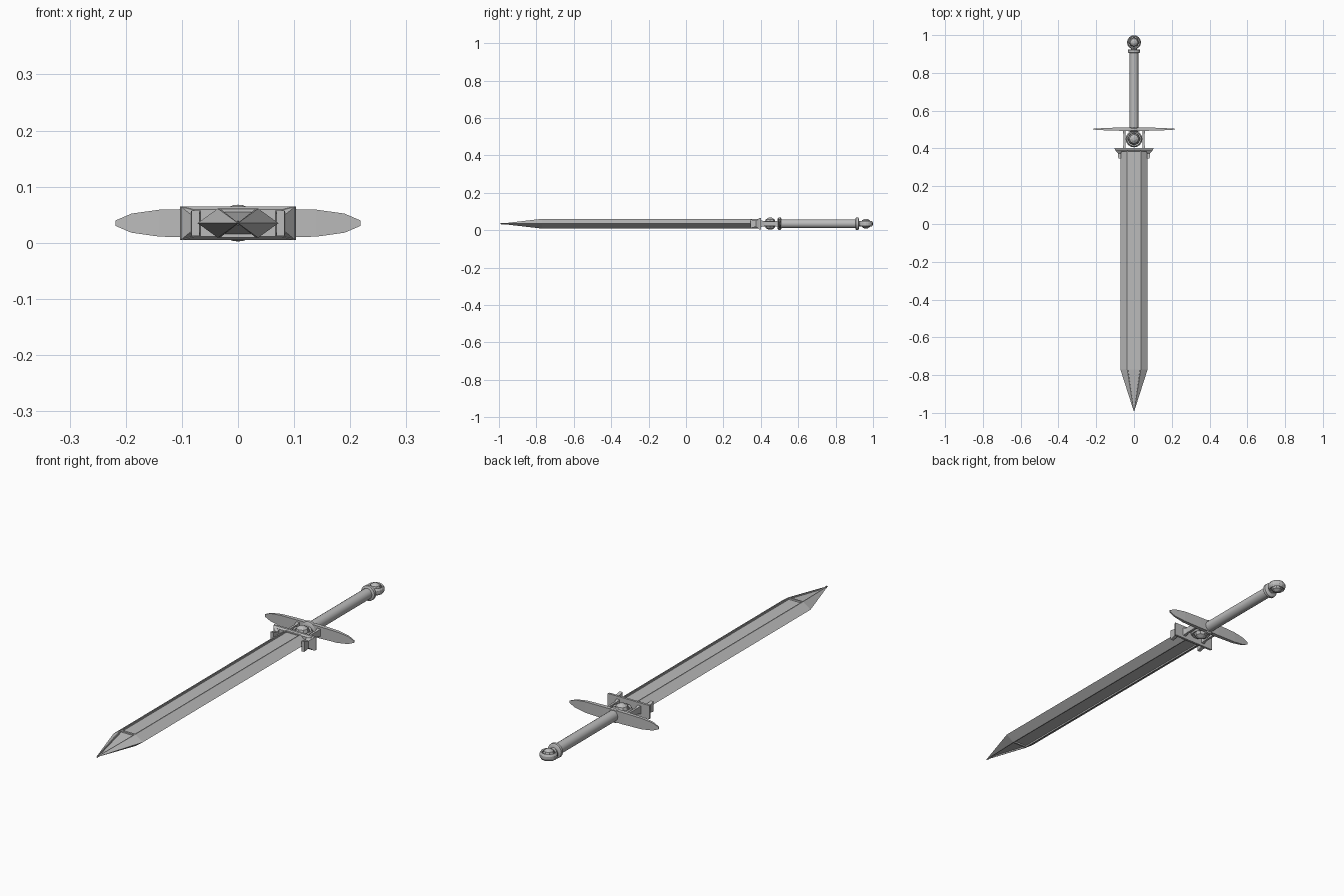
import bpy, bmesh, math
from mathutils import Matrix, Vector

if "Cube" in bpy.data.objects:
    bpy.data.objects.remove(bpy.data.objects["Cube"])

ZC = 0.035  # height of the sword's long axis
grey = bpy.data.materials.new("steel grey")
grey.diffuse_color = (0.5, 0.5, 0.5, 1)
grey.use_nodes = True
grey.node_tree.nodes["Principled BSDF"].inputs["Base Color"].default_value = grey.diffuse_color


def finish(name, bm, smooth=False):
    bmesh.ops.recalc_face_normals(bm, faces=bm.faces)
    me = bpy.data.meshes.new(name)
    bm.to_mesh(me)
    bm.free()
    me.materials.append(grey)
    ob = bpy.data.objects.new(name, me)
    bpy.context.collection.objects.link(ob)
    if smooth:
        bpy.context.view_layer.objects.active = ob
        ob.select_set(True)
        bpy.ops.object.shade_smooth_by_angle(angle=math.radians(35))
        ob.select_set(False)
    return ob


def loft(bm, rings):
    """Skin a list of equal-length point rings and cap both ends."""
    vs = [[bm.verts.new(p) for p in r] for r in rings]
    n = len(vs[0])
    for a, b in zip(vs, vs[1:]):
        for i in range(n):
            bm.faces.new((a[i], a[(i + 1) % n], b[(i + 1) % n], b[i]))
    bm.faces.new(vs[0][::-1])
    bm.faces.new(vs[-1])
    return vs


def lathe(name, profile, axis, centre, n, smooth):
    """Turn (radius, height) points around the y or z axis."""
    bm = bmesh.new()
    rings = []
    for r, h in profile:
        ring = []
        for i in range(n):
            a = 2 * math.pi * i / n
            c, s = r * math.cos(a), r * math.sin(a)
            p = Vector((c, h, s)) if axis == 'Y' else Vector((c, s, h))
            ring.append(p + Vector(centre))
        rings.append(ring)
    loft(bm, rings)
    return finish(name, bm, smooth)


def rect(y, x0, x1, hz):
    return [(x0, y, ZC - hz), (x1, y, ZC - hz), (x1, y, ZC + hz), (x0, y, ZC + hz)]


# blade: six-sided bar with a faceted point and a shallow sunk panel on both flats
bm = bmesh.new()
sec = [(-0.072, 0), (-0.036, 0.026), (0.036, 0.026), (0.072, 0), (0.036, -0.026), (-0.036, -0.026)]
rings = [[(x, y, ZC + z) for x, z in sec] for y in (0.39, -0.77)]
vs = loft(bm, rings)
end = [f for f in bm.faces if all(v in vs[1] for v in f.verts)]
bmesh.ops.delete(bm, geom=end, context='FACES_ONLY')
tip = bm.verts.new((0, -0.995, ZC))
for i in range(6):
    bm.faces.new((vs[1][i], vs[1][(i + 1) % 6], tip))
bmesh.ops.recalc_face_normals(bm, faces=bm.faces)
flats = [f for f in bm.faces if abs(f.normal.z) > 0.99]
bmesh.ops.inset_individual(bm, faces=flats, thickness=0.006, depth=0)
bmesh.ops.inset_individual(bm, faces=flats, thickness=0.001, depth=-0.006)
finish("blade", bm)

# blade collar plate with flared lower edge
bm = bmesh.new()
loft(bm, [rect(0.402, -0.103, 0.103, 0.03), rect(0.392, -0.1, 0.1, 0.03),
          rect(0.384, -0.078, 0.078, 0.024)])
finish("blade_collar", bm)

# claws gripping the blade edges, and struts up to the crossguard
for s, side in ((-1, "left"), (1, "right")):
    bm = bmesh.new()
    loft(bm, [rect(0.394, s * 0.066, s * 0.102, 0.03), rect(0.374, s * 0.068, s * 0.085, 0.016),
              rect(0.346, s * 0.069, s * 0.083, 0.023)])
    finish("claw_" + side, bm)
    bm = bmesh.new()
    loft(bm, [rect(0.4, s * 0.044, s * 0.06, 0.018), rect(0.42, s * 0.046, s * 0.056, 0.013),
              rect(0.475, s * 0.046, s * 0.056, 0.013), rect(0.498, s * 0.044, s * 0.06, 0.018)])
    finish("strut_" + side, bm)

# crossguard: long thin blade-like plate narrowing to the ends
bm = bmesh.new()
half = [(0.218, 0.005, 0.002), (0.19, 0.017, 0.004), (0.14, 0.024, 0.007), (0.05, 0.026, 0.009)]
stations = [(-x, h, t) for x, h, t in half] + [(x, h, t) for x, h, t in half[::-1]]
loft(bm, [[(x, 0.502 - t, ZC - h), (x, 0.502 + t, ZC - h),
           (x, 0.502 + t, ZC + h), (x, 0.502 - t, ZC + h)] for x, h, t in stations])
finish("crossguard", bm)

# grip and its two rings
lathe("grip", [(0.0235, 0.5), (0.0235, 0.92)], 'Y', (0, 0, ZC), 16, True)
for name, y in (("lower_grip_ring", 0.5), ("upper_grip_ring", 0.915)):
    lathe(name, [(0.027, y - 0.01), (0.033, y - 0.006), (0.033, y + 0.006), (0.027, y + 0.01)],
          'Y', (0, 0, ZC), 16, True)

# round settings with a cut gem on both faces: guard and pommel
for name, y, r, hz in (("guard", 0.45, 0.044, 0.032), ("pommel", 0.962, 0.037, 0.026)):
    bm = bmesh.new()
    n = 16
    prof = [(r, -0.006), (r, 0.006), (r * 0.86, 0.015), (r * 0.7, 0.012), (r * 0.7, -0.012), (r * 0.86, -0.015)]
    grid = [[bm.verts.new((q * math.cos(2 * math.pi * i / n), y + q * math.sin(2 * math.pi * i / n), ZC + h))
             for q, h in prof] for i in range(n)]
    for i in range(n):
        for j in range(6):
            k, m = (i + 1) % n, (j + 1) % 6
            bm.faces.new((grid[i][j], grid[k][j], grid[k][m], grid[i][m]))
    finish(name + "_setting", bm)
    lathe(name + "_gem", [(r * 0.2, -hz), (r * 0.55, -hz * 0.7), (r * 0.72, 0), (r * 0.55, hz * 0.7), (r * 0.2, hz)],
          'Z', (0, y, ZC), 8, False)

# neck joining the pommel to the grip
lathe("pommel_neck", [(0.018, 0.915), (0.014, 0.936)], 'Y', (0, 0, ZC), 12, True)
